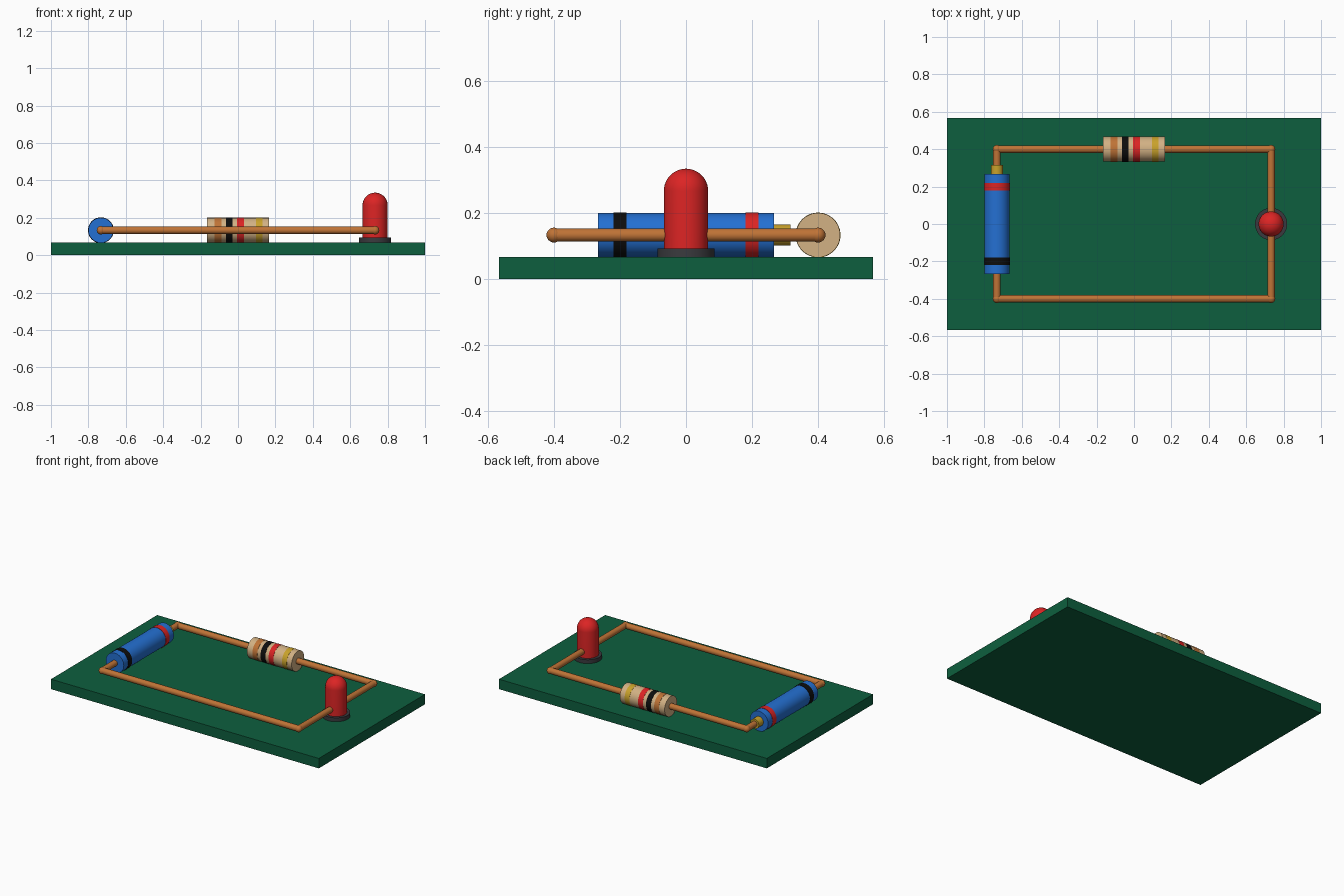
import bpy
import math
from mathutils import Vector

cube = bpy.data.objects.get("Cube")
if cube:
    bpy.data.objects.remove(cube, do_unlink=True)


def material(name, hex_code):
    """Flat material from an sRGB hex colour, stored as linear."""
    rgb = [int(hex_code[i:i + 2], 16) / 255 for i in (0, 2, 4)]
    lin = [c / 12.92 if c < 0.04 else ((c + 0.055) / 1.055) ** 2.4 for c in rgb]
    mat = bpy.data.materials.new(name)
    mat.use_nodes = True
    mat.diffuse_color = (*lin, 1)
    mat.node_tree.nodes["Principled BSDF"].inputs["Base Color"].default_value = (*lin, 1)
    return mat


green = material("board green", "0D5F3E")
copper = material("copper", "BF7336")
blue = material("cell blue", "2470D2")
black = material("band black", "0D0D0D")
red = material("signal red", "DC2424")
gold = material("gold", "C9A22B")
tan = material("ceramic tan", "D2B184")
grey = material("base grey", "3A3A3E")


def finish(name, mat, smooth=True):
    obj = bpy.context.object
    obj.name = name
    obj.data.materials.append(mat)
    if smooth:
        bpy.ops.object.shade_smooth_by_angle(angle=math.radians(40))
    return obj


def rod(name, start, end, radius, mat, sides=48):
    """Cylinder between two points."""
    a, b = Vector(start), Vector(end)
    bpy.ops.mesh.primitive_cylinder_add(
        vertices=sides, radius=radius, depth=(b - a).length, location=(a + b) / 2,
        rotation=(b - a).to_track_quat("Z", "Y").to_euler())
    return finish(name, mat)


BOARD_TOP = 0.067
AXIS_Z = 0.133
LOOP_X, LOOP_Y = 0.733, 0.4
BODY_R = 0.067
BAND_R = 0.069

# Circuit board
bpy.ops.mesh.primitive_cube_add(size=1, location=(0, 0, BOARD_TOP / 2))
bpy.context.object.scale = (2, 1.133, BOARD_TOP)
bpy.ops.object.transform_apply(location=False, rotation=False, scale=True)
finish("circuit_board", green, smooth=False)

# Wire loop with rounded corner joints
corners = [(sx * LOOP_X, sy * LOOP_Y, AXIS_Z)
           for sx, sy in ((-1, -1), (1, -1), (1, 1), (-1, 1))]
sides = ("front", "left", "back", "right")
for i, side in enumerate(sides):
    rod(f"wire_{side}", corners[i], corners[(i + 1) % 4], 0.02, copper, 24)
    bpy.ops.mesh.primitive_uv_sphere_add(segments=24, ring_count=12,
                                         radius=0.0225, location=corners[i])
    finish(f"wire_joint_{i + 1}", copper)

# Battery cell lying along y
def along_y(name, y0, y1, radius, mat):
    rod(name, (-LOOP_X, y0, AXIS_Z), (-LOOP_X, y1, AXIS_Z), radius, mat)


along_y("battery_body", -0.267, 0.267, BODY_R, blue)
along_y("battery_terminal", 0.26, 0.316, 0.032, gold)
along_y("battery_negative_band", -0.22, -0.18, BAND_R, black)
along_y("battery_positive_band", 0.18, 0.22, BAND_R, red)


# Resistor lying along x
def along_x(name, x0, x1, radius, mat):
    rod(name, (x0, LOOP_Y, AXIS_Z), (x1, LOOP_Y, AXIS_Z), radius, mat)


along_x("resistor_body", -0.167, 0.167, BODY_R, tan)
bands = (("orange", -0.107, copper), ("black", -0.047, black),
         ("red", 0.013, red), ("gold", 0.113, gold))
for label, x, mat in bands:
    along_x(f"resistor_{label}_band", x - 0.018, x + 0.018, BAND_R - 0.001, mat)

# Lamp base
rod("lamp_base", (LOOP_X, 0, BOARD_TOP), (LOOP_X, 0, 0.093), 0.086, grey)

# Lamp bulb: straight wall and hemispherical dome, lathed from a profile
STEPS, TURNS = 12, 48
SHOULDER = 0.267
profile = [(BODY_R, BOARD_TOP + 0.01)]
profile += [(BODY_R * math.cos(t), SHOULDER + BODY_R * math.sin(t))
            for t in (math.pi / 2 * k / STEPS for k in range(STEPS))]
verts = [(r * math.cos(a), r * math.sin(a), z) for r, z in profile
         for a in (math.tau * j / TURNS for j in range(TURNS))]
faces = [(i * TURNS + j, i * TURNS + (j + 1) % TURNS,
          (i + 1) * TURNS + (j + 1) % TURNS, (i + 1) * TURNS + j)
         for i in range(len(profile) - 1) for j in range(TURNS)]
tip = len(verts)
verts.append((0, 0, SHOULDER + BODY_R))
last = tip - TURNS
faces += [(last + j, last + (j + 1) % TURNS, tip) for j in range(TURNS)]
faces.append(tuple(reversed(range(TURNS))))
mesh = bpy.data.meshes.new("lamp_bulb")
mesh.from_pydata(verts, [], faces)
bulb = bpy.data.objects.new("lamp_bulb", mesh)
bulb.location = (LOOP_X, 0, 0)
bpy.context.collection.objects.link(bulb)
bpy.ops.object.select_all(action="DESELECT")
bulb.select_set(True)
bpy.context.view_layer.objects.active = bulb
finish("lamp_bulb", red)
